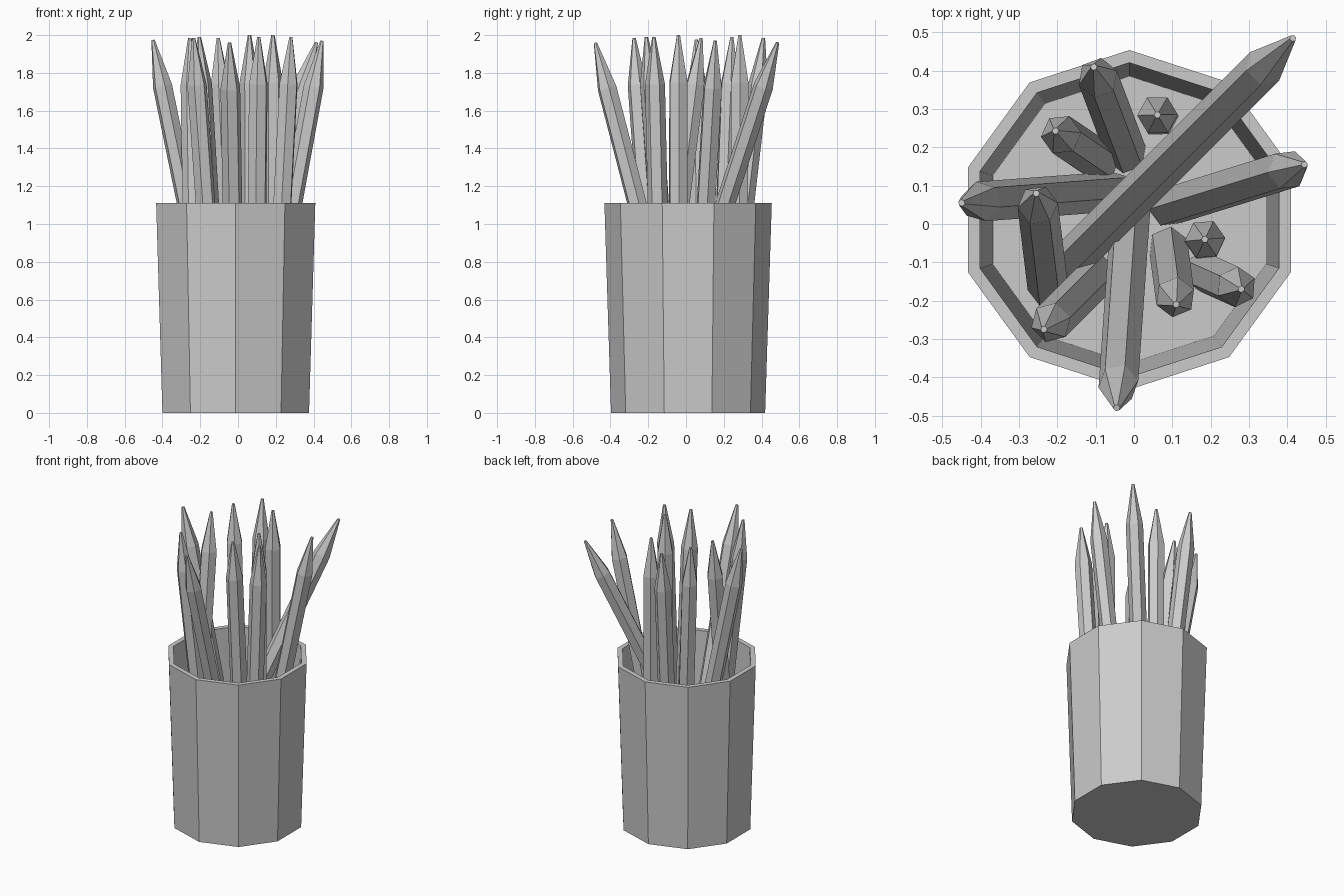
import bpy, bmesh
from math import cos, sin, pi, radians
from mathutils import Vector, Matrix

if "Cube" in bpy.data.objects:
    bpy.data.objects.remove(bpy.data.objects["Cube"])


def lathe(name, profile, sides, start, matrix):
    """Flat-faced closed solid from (radius, height) rings, capped at both ends."""
    bm = bmesh.new()
    rings = []
    for r, z in profile:
        rings.append([bm.verts.new((r * cos(start + 2 * pi * i / sides),
                                    r * sin(start + 2 * pi * i / sides), z))
                      for i in range(sides)])
    for a, b in zip(rings, rings[1:]):
        for i in range(sides):
            j = (i + 1) % sides
            bm.faces.new((a[i], a[j], b[j], b[i]))
    bm.faces.new(rings[0][::-1])
    bm.faces.new(rings[-1])
    bmesh.ops.recalc_face_normals(bm, faces=bm.faces)
    bm.transform(matrix)
    mesh = bpy.data.meshes.new(name)
    bm.to_mesh(mesh)
    bm.free()
    obj = bpy.data.objects.new(name, mesh)
    bpy.context.collection.objects.link(obj)
    return obj


# Ten-sided tapered cup: outer wall, rim, inner wall, floor
lathe("cup", [(0.408, 0), (0.443, 1.11), (0.41, 1.11), (0.375, 0.03)],
      10, pi / 2, Matrix.Translation((-0.012, 0.011, 0)))

# Pencils: base point, tip point, spin of the hexagon in degrees
pencils = [
    ((-0.18, -0.11, 0.13), (0.415, 0.485, 1.96), 0),
    ((-0.01, 0.02, 0.03), (-0.045, -0.48, 1.96), 15),
    ((-0.05, 0.085, 0.03), (-0.45, 0.055, 1.975), 10),
    ((0.09, 0.045, 0.03), (0.445, 0.155, 1.97), 20),
    ((-0.02, 0.185, 0.03), (-0.105, 0.41, 1.985), 0),
    ((0.064, 0.28, 0.03), (0.061, 0.285, 2.0), 30),
    ((-0.09, 0.165, 0.03), (-0.205, 0.243, 1.99), 10),
    ((-0.225, -0.165, 0.03), (-0.255, 0.08, 1.985), 0),
    ((-0.095, -0.135, 0.03), (-0.235, -0.275, 1.985), 0),
    ((0.09, -0.06, 0.03), (0.11, -0.21, 1.99), 15),
    ((0.185, -0.043, 0.03), (0.185, -0.04, 2.0), 5),
    ((0.18, -0.125, 0.03), (0.28, -0.17, 1.99), 20),
]
for n, (base, tip, spin) in enumerate(pencils, 1):
    base, tip = Vector(base), Vector(tip)
    axis = tip - base
    length = axis.length
    place = Matrix.Translation(base) @ axis.to_track_quat('Z', 'Y').to_matrix().to_4x4()
    # hexagonal shaft with a sharpened blunt point
    lathe(f"pencil_{n}", [(0.053, 0), (0.053, length - 0.25), (0.009, length)],
          6, radians(spin), place)
